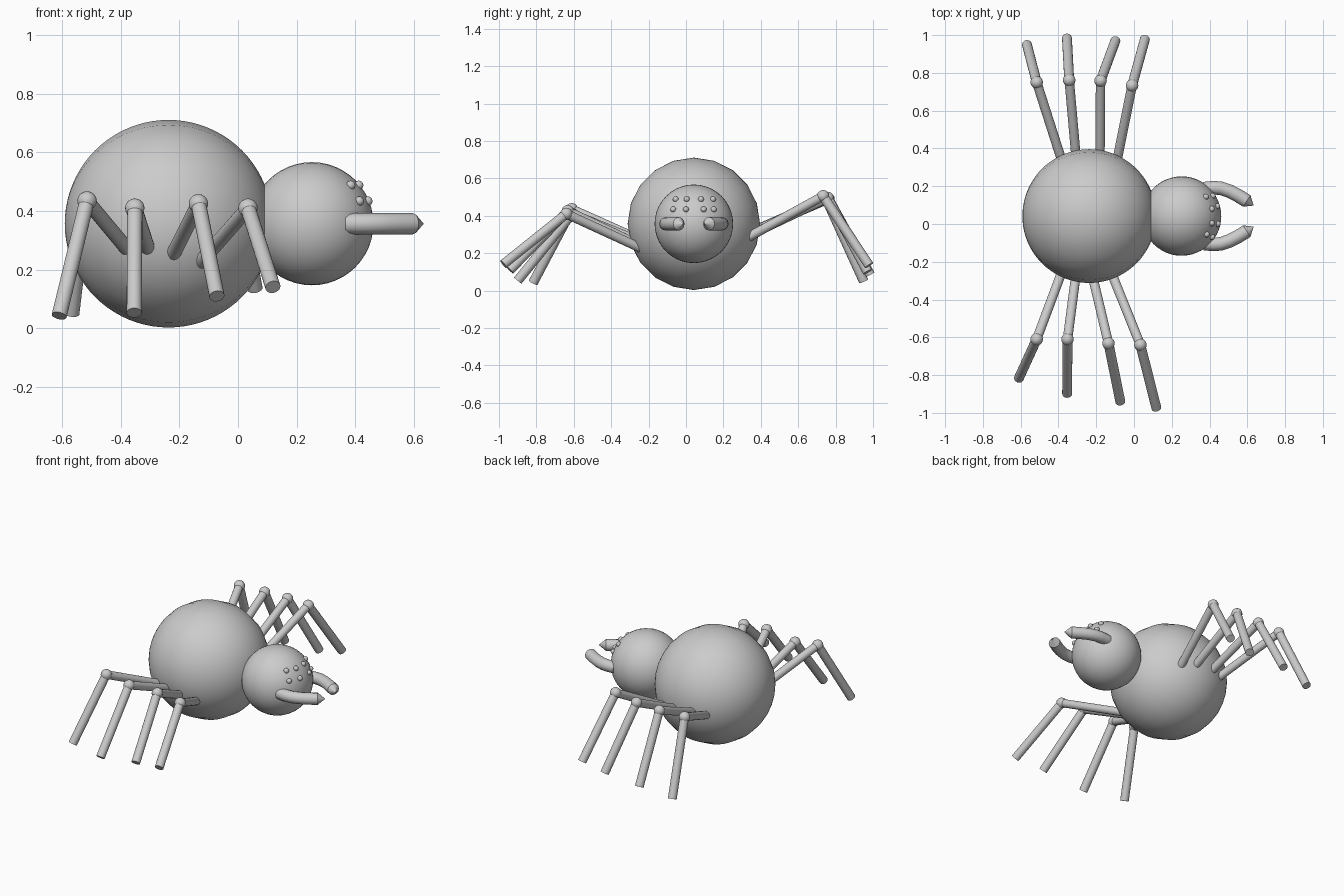
import bpy, math
from mathutils import Vector

if "Cube" in bpy.data.objects:
    bpy.data.objects.remove(bpy.data.objects["Cube"])

CY, CZ = 0.042, 0.357          # body axis runs along x at this y and z
HEAD = Vector((0.252, CY, CZ))
HEAD_R = 0.21


def finish(name):
    ob = bpy.context.object
    ob.name = name
    bpy.ops.object.shade_smooth_by_angle(angle=math.radians(35))
    return ob


def ball(name, loc, r, seg=16, rings=10):
    bpy.ops.mesh.primitive_uv_sphere_add(segments=seg, ring_count=rings, radius=r,
                                         location=loc, rotation=(0, math.pi / 2, 0))
    return finish(name)


def rod(name, a, b, r):
    a, b = Vector(a), Vector(b)
    d = b - a
    bpy.ops.mesh.primitive_cylinder_add(vertices=20, radius=r, depth=d.length, location=(a + b) / 2,
                                        rotation=d.to_track_quat('Z', 'Y').to_euler())
    return finish(name)


# Abdomen and head, poles along x
ball("abdomen", (-0.237, CY, CZ), 0.354, 20, 40)
ball("head", HEAD, HEAD_R, 40, 24)

# Legs: where each enters the body, knee, foot
legs = {
    "right": [
        ((-0.39, -0.275, 0.285), (-0.515, -0.61, 0.435), (-0.61, -0.817, 0.043)),
        ((-0.31, -0.29, 0.28), (-0.352, -0.61, 0.41), (-0.354, -0.90, 0.053)),
        ((-0.215, -0.295, 0.265), (-0.135, -0.632, 0.425), (-0.072, -0.942, 0.11)),
        ((-0.115, -0.27, 0.24), (0.034, -0.64, 0.41), (0.119, -0.976, 0.141)),
    ],
    "left": [
        ((-0.39, 0.36, 0.32), (-0.515, 0.75, 0.49), (-0.567, 0.95, 0.05)),
        ((-0.31, 0.39, 0.33), (-0.343, 0.762, 0.49), (-0.355, 0.985, 0.085)),
        ((-0.18, 0.39, 0.32), (-0.177, 0.758, 0.495), (-0.098, 0.971, 0.10)),
        ((-0.085, 0.36, 0.30), (-0.01, 0.733, 0.505), (0.058, 0.979, 0.135)),
    ],
}
for side, rows in legs.items():
    for i, (hip, knee, foot) in enumerate(rows, 1):
        hip, knee = Vector(hip), Vector(knee)
        inner = hip + (hip - knee).normalized() * 0.08
        rod(f"{side}_upper_leg_{i}", inner, knee, 0.025)
        ball(f"{side}_knee_{i}", knee, 0.033)
        rod(f"{side}_lower_leg_{i}", knee, foot, 0.026)

# Curved fangs with pointed ends
fang_path = [(0.37, 0.145, 1), (0.42, 0.15, 1), (0.46, 0.147, 1), (0.505, 0.132, 1),
             (0.55, 0.109, 1), (0.597, 0.08, 1), (0.633, 0.056, 0.02)]
for side, s in (("left", 1), ("right", -1)):
    cu = bpy.data.curves.new(f"{side}_fang", 'CURVE')
    cu.dimensions = '3D'
    cu.bevel_depth = 0.036
    cu.bevel_resolution = 4
    cu.use_fill_caps = True
    sp = cu.splines.new('POLY')
    sp.points.add(len(fang_path) - 1)
    for p, (x, y, r) in zip(sp.points, fang_path):
        p.co = (x, CY + s * y, CZ, 1)
        p.radius = r
    ob = bpy.data.objects.new(f"{side}_fang", cu)
    bpy.context.collection.objects.link(ob)
    bpy.ops.object.select_all(action='DESELECT')
    ob.select_set(True)
    bpy.context.view_layer.objects.active = ob
    bpy.ops.object.convert(target='MESH')
    finish(f"{side}_fang")

# Two rows of eyes seated on the head surface
eye_rows = {"lower": (0.434, (-0.068, 0.0, 0.094, 0.148)),
            "upper": (0.488, (-0.055, 0.004, 0.08, 0.144))}
for row, (z, ys) in eye_rows.items():
    for i, y in enumerate(ys, 1):
        dx = math.sqrt(HEAD_R ** 2 - (z - CZ) ** 2 - (y - CY) ** 2)
        ball(f"{row}_eye_{i}", (HEAD.x + dx, y, z), 0.016, 12, 8)
